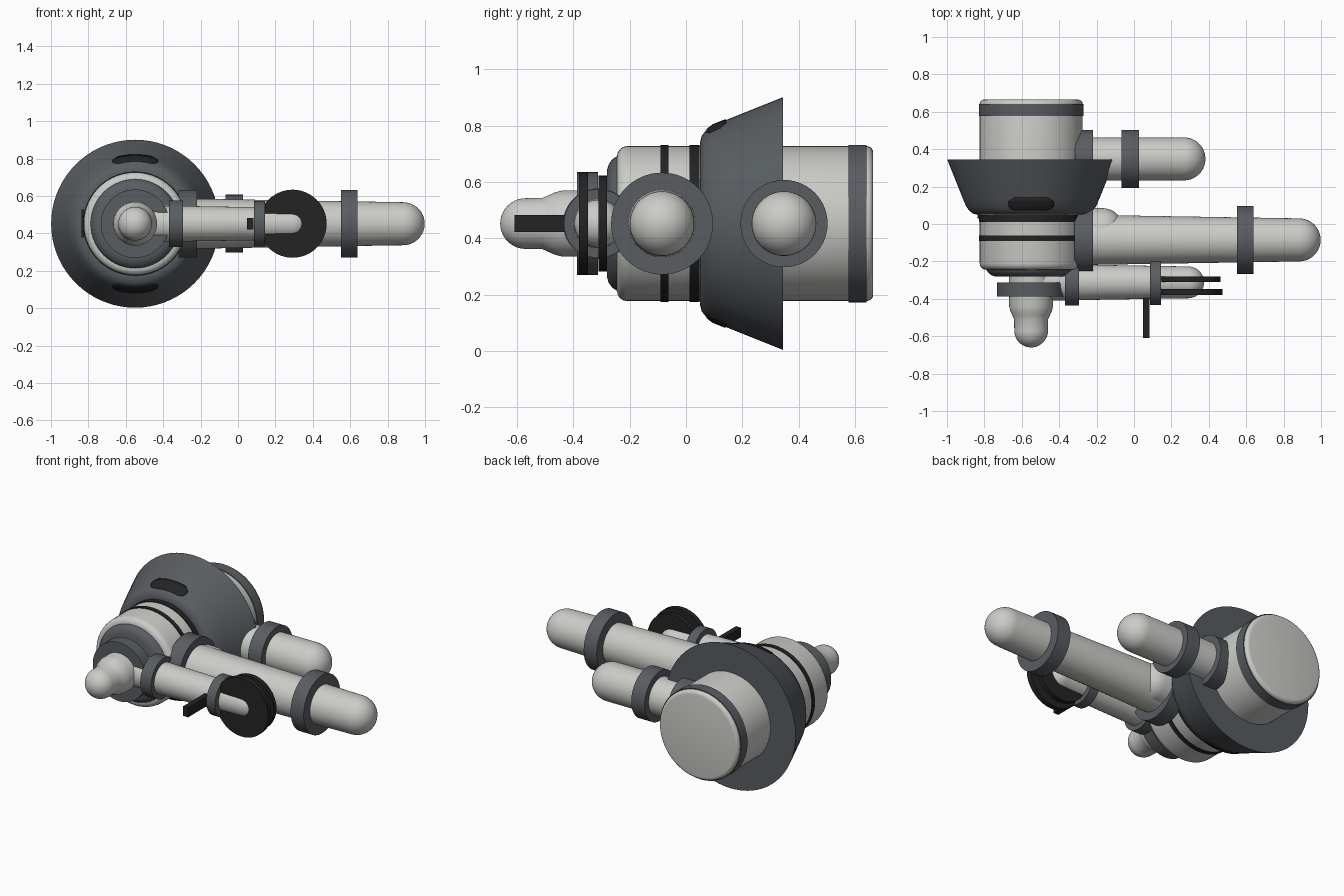
import bpy, bmesh, math
from mathutils import Vector

cube = bpy.data.objects.get("Cube")
if cube:
    bpy.data.objects.remove(cube, do_unlink=True)

Z = 0.452      # height shared by every axis
BX = -0.55     # x of the main body axis


def material(name, color):
    m = bpy.data.materials.new(name)
    m.use_nodes = True
    m.diffuse_color = (*color, 1)
    m.node_tree.nodes["Principled BSDF"].inputs["Base Color"].default_value = (*color, 1)
    return m


LIGHT = material("light grey", (0.6, 0.6, 0.575))
GREY = material("slate grey", (0.098, 0.11, 0.12))
BLACK = material("black", (0.017, 0.017, 0.017))


def finish(bm, name, mat):
    bmesh.ops.remove_doubles(bm, verts=bm.verts, dist=1e-5)
    bmesh.ops.recalc_face_normals(bm, faces=bm.faces)
    mesh = bpy.data.meshes.new(name)
    bm.to_mesh(mesh)
    bm.free()
    mesh.materials.append(mat)
    ob = bpy.data.objects.new(name, mesh)
    bpy.context.collection.objects.link(ob)
    bpy.ops.object.select_all(action='DESELECT')
    ob.select_set(True)
    bpy.context.view_layer.objects.active = ob
    bpy.ops.object.shade_smooth_by_angle(angle=math.radians(35))
    return ob


def point(axis, offset, along, r, ang):
    """Point on a turned surface around the x or y axis."""
    u, v = r * math.sin(ang), r * math.cos(ang)
    if axis == 'Y':
        return Vector((offset + u, along, Z + v))
    return Vector((along, offset + u, Z + v))


def lathe(name, profile, axis, offset, mat, seg=56):
    """Turn a profile of (along, radius) pairs into a closed solid."""
    bm = bmesh.new()
    rings = [[bm.verts.new(point(axis, offset, a, r, 2 * math.pi * i / seg))
              for i in range(seg)] for a, r in profile]
    for p, q in zip(rings, rings[1:]):
        for i in range(seg):
            j = (i + 1) % seg
            bm.faces.new((p[i], p[j], q[j], q[i]))
    bm.faces.new(rings[0])
    bm.faces.new(rings[-1])
    return finish(bm, name, mat)


def band(name, a, b, r, axis, offset, mat):
    return lathe(name, [(a, r), (b, r)], axis, offset, mat)


def dome(end, r, direction, steps=10):
    """Rounded end of a capsule, from full radius to the tip."""
    pts = []
    for i in range(steps + 1):
        t = math.pi / 2 * i / steps * 0.985
        pts.append((end + direction * r * (math.sin(t) - 1), r * math.cos(t)))
    return pts


def fillet(end, r, c, direction, steps=4):
    """Rounded rim of a cylinder."""
    pts = []
    for i in range(steps + 1):
        t = math.pi / 2 * i / steps
        pts.append((end + direction * c * (math.sin(t) - 1), r - c * (1 - math.cos(t))))
    return pts


def box(name, center, size, mat):
    bm = bmesh.new()
    bmesh.ops.create_cube(bm, size=1)
    for v in bm.verts:
        v.co = Vector(center) + Vector([c * s for c, s in zip(v.co, size)])
    return finish(bm, name, mat)


# Main body with its trim bands
lathe("body", fillet(-0.245, 0.275, 0.035, -1)[::-1] + fillet(0.665, 0.275, 0.022, 1),
      'Y', BX, LIGHT)
band("front_body_stripe", -0.09, -0.062, 0.279, 'Y', BX, BLACK)
band("rear_body_stripe", 0.012, 0.048, 0.279, 'Y', BX, BLACK)
band("rear_body_band", 0.578, 0.642, 0.28, 'Y', BX, GREY)

# Flared skirt
skirt = [(0.05, 0.26), (0.05, 0.29), (0.056, 0.312), (0.07, 0.33),
         (0.095, 0.348), (0.14, 0.367), (0.345, 0.449)]
lathe("skirt", skirt, 'Y', BX, GREY, 72)

# Dark slots that follow the curve of the skirt
slot_rows = [(0.072, 0.335, 0.24), (0.08, 0.342, 0.32), (0.095, 0.353, 0.35),
             (0.12, 0.363, 0.34), (0.14, 0.371, 0.25)]
for side, turn in (("upper", 0), ("lower", math.pi)):
    bm = bmesh.new()
    grid = [[bm.verts.new(point('Y', BX, a, r, turn + w * (i / 8 - 1)))
             for i in range(17)] for a, r, w in slot_rows]
    for p, q in zip(grid, grid[1:]):
        for i in range(16):
            bm.faces.new((p[i], p[i + 1], q[i + 1], q[i]))
    ob = finish(bm, side + "_skirt_slot", BLACK)
    ob.modifiers.new("Thickness", 'SOLIDIFY').thickness = 0.008
box("side_skirt_slot", (BX - 0.28, 0.045, Z), (0.014, 0.03, 0.15), BLACK)

# Front cap, ring and stepped nose
lathe("front_cap", [(-0.22, 0.24), (-0.247, 0.238), (-0.262, 0.228),
                    (-0.274, 0.212), (-0.281, 0.19)], 'Y', BX, GREY)
band("nose_ring", -0.387, -0.312, 0.183, 'Y', BX, GREY)
lathe("nose", dome(-0.66, 0.09, -1)[::-1] +
      [(-0.51, 0.091), (-0.49, 0.1), (-0.465, 0.111), (-0.44, 0.117), (-0.25, 0.118)],
      'Y', BX, LIGHT)

# Long arm, its collars and the bulge at its root
LONG_Y = -0.085
lathe("long_arm", [(-0.5, 0.135), (-0.2, 0.133)] + dome(0.998, 0.115, 1), 'X', LONG_Y, LIGHT)
band("long_arm_root_collar", -0.317, -0.22, 0.181, 'X', LONG_Y, GREY)
band("long_arm_end_collar", 0.55, 0.64, 0.181, 'X', LONG_Y, GREY)
lathe("arm_root_bulge", [(-0.45, 0.115)] + dome(-0.055, 0.115, 1), 'X', -0.03, LIGHT)

# Rear arm and collars
REAR_Y = 0.348
lathe("rear_arm", [(-0.5, 0.115)] + dome(0.382, 0.115, 1), 'X', REAR_Y, LIGHT)
band("rear_arm_root_collar", -0.315, -0.22, 0.155, 'X', REAR_Y, GREY)
band("rear_arm_end_collar", -0.066, 0.026, 0.155, 'X', REAR_Y, GREY)

# Small front arm, collars, discs and lever
SMALL_Y = -0.312
lathe("small_arm", [(-0.5, 0.098), (-0.3, 0.095)] + dome(0.375, 0.085, 1), 'X', SMALL_Y, LIGHT)
band("small_arm_root_collar", -0.37, -0.295, 0.125, 'X', SMALL_Y, GREY)
band("small_arm_end_collar", 0.085, 0.145, 0.122, 'X', SMALL_Y, GREY)
band("front_disc", -0.38, -0.348, 0.182, 'Y', 0.292, BLACK)
band("rear_disc", -0.31, -0.28, 0.17, 'Y', 0.292, BLACK)
box("lever", (0.065, -0.5, Z), (0.034, 0.22, 0.06), BLACK)
